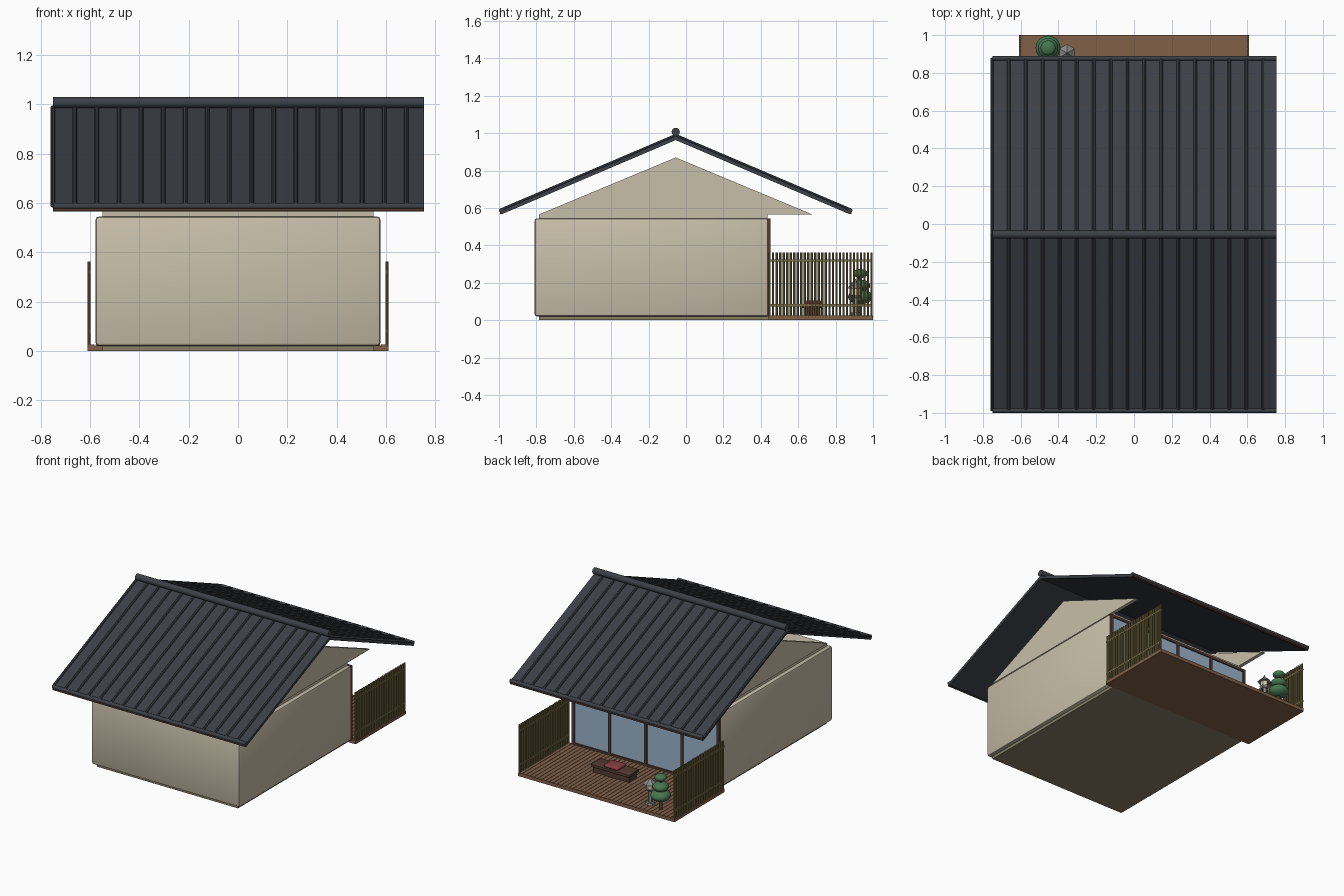
import bpy, bmesh, math
from mathutils import Vector

if "Cube" in bpy.data.objects:
    bpy.data.objects.remove(bpy.data.objects["Cube"])


def mat(name, r, g, b):
    m = bpy.data.materials.new(name)
    m.diffuse_color = (r, g, b, 1)
    m.use_nodes = True
    m.node_tree.nodes["Principled BSDF"].inputs["Base Color"].default_value = m.diffuse_color
    return m


PLASTER = mat("plaster", .58, .52, .40)
STONE_BASE = mat("foundation", .25, .21, .13)
ROOF = mat("slate", .045, .052, .062)
TRIM = mat("dark_wood", .09, .045, .03)
DECK = mat("deck_wood", .22, .115, .065)
BAMBOO = mat("bamboo", .20, .16, .06)
GLASS = mat("glass", .33, .45, .60)
RED = mat("cushion_red", .25, .05, .06)
GREEN = mat("pine_green", .06, .18, .08)
STONE = mat("stone", .25, .25, .24)
PAPER = mat("lantern_paper", .7, .62, .45)


def finish(bm, name, m, smooth=False):
    bmesh.ops.recalc_face_normals(bm, faces=bm.faces)
    for f in bm.faces:
        f.smooth = smooth
    me = bpy.data.meshes.new(name)
    bm.to_mesh(me)
    bm.free()
    me.materials.append(m)
    ob = bpy.data.objects.new(name, me)
    bpy.context.collection.objects.link(ob)
    if smooth:
        bpy.ops.object.select_all(action='DESELECT')
        ob.select_set(True)
        bpy.context.view_layer.objects.active = ob
        bpy.ops.object.shade_smooth_by_angle(angle=math.radians(40))
    return ob


def add_box(bm, lo, hi):
    vs = bmesh.ops.create_cube(bm, size=1)['verts']
    for v in vs:
        v.co = Vector([l + (c + .5) * (h - l) for c, l, h in zip(v.co, lo, hi)])


def box(name, lo, hi, m, bevel=0, seg=2):
    bm = bmesh.new()
    add_box(bm, lo, hi)
    if bevel:
        bmesh.ops.bevel(bm, geom=bm.edges[:], offset=bevel, segments=seg,
                        profile=.5, affect='EDGES')
    return finish(bm, name, m, bool(bevel))


def add_tube(bm, a, b, r1, r2=None, seg=12):
    a, b = Vector(a), Vector(b)
    vs = bmesh.ops.create_cone(bm, cap_ends=True, segments=seg, radius1=r1,
                               radius2=r1 if r2 is None else r2, depth=(b - a).length)['verts']
    q = (b - a).to_track_quat('Z', 'Y')
    for v in vs:
        v.co = q @ v.co + (a + b) / 2


def tube(name, a, b, r1, m, r2=None, seg=12):
    bm = bmesh.new()
    add_tube(bm, a, b, r1, r2, seg)
    return finish(bm, name, m, seg > 8)


def extrude_yz(name, pts, x0, x1, m):
    bm = bmesh.new()
    f = bm.faces.new([bm.verts.new((x0, y, z)) for y, z in pts])
    new = bmesh.ops.extrude_face_region(bm, geom=[f])['geom']
    bmesh.ops.translate(bm, vec=(x1 - x0, 0, 0),
                        verts=[v for v in new if isinstance(v, bmesh.types.BMVert)])
    return finish(bm, name, m)


# House body
box("foundation", (-.55, -.785, 0), (.55, .44, .025), STONE_BASE)
box("wall_core", (-.55, -.785, .02), (.55, .435, .565), PLASTER)
box("outer_walls", (-.578, -.81, .02), (.578, .44, .545), PLASTER, .014)
RY = -.055
for side, s in (("left", -1), ("right", 1)):
    extrude_yz("gable_" + side, [(RY - .732, .565), (RY + .732, .565), (RY, .87)],
               s * .53, s * .555, PLASTER)

# Roof slopes with standing ribs, eave bars and gutter strips
EY, RZ, EZ = .932, .985, .588
for side, s in (("front", -1), ("back", 1)):
    ye = RY + s * EY
    extrude_yz("roof_slope_" + side, [(RY, RZ), (ye, EZ), (ye, EZ - .022), (RY, RZ - .022)],
               -.75, .755, ROOF)
    bm = bmesh.new()
    for i in range(17):
        x = -.752 + i * .0897
        add_tube(bm, (x, RY, RZ + .002), (x, ye, EZ + .002), .009, seg=8)
    finish(bm, "roof_ribs_" + side, ROOF, True)
    tube("eave_bar_" + side, (-.75, ye, EZ - .001), (.755, ye, EZ - .001), .013, ROOF)
    box("eave_board_" + side, (-.75, ye - .008, EZ - .021), (.755, ye + .008, EZ - .005), TRIM)
tube("ridge_cap", (-.75, RY, 1.007), (.755, RY, 1.007), .022, ROOF, seg=16)

# Sliding glass doors
box("door_glass", (-.565, .436, .025), (.565, .444, .54), GLASS)
bm = bmesh.new()
for i in range(5):
    x = -.565 + i * .2825
    add_box(bm, (x - .01, .432, .02), (x + .01, .452, .54))
for z in (.02, .525):
    add_box(bm, (-.575, .432, z), (.575, .452, z + .018))
finish(bm, "door_frame", TRIM)

# Deck with boards
box("deck_base", (-.61, .44, 0), (.61, 1, .02), DECK)
bm = bmesh.new()
n = 40
for i in range(n):
    x = -.61 + i * 1.22 / n
    add_box(bm, (x + .001, .44, .018), (x + 1.22 / n - .002, 1, .025))
finish(bm, "deck_boards", DECK)

# Bamboo fences
for side, s in (("left", -1), ("right", 1)):
    bm = bmesh.new()
    for i in range(30):
        y = .447 + i * .0188
        add_tube(bm, (s * .604, y, .02), (s * .604, y, .362), .006, seg=8)
    finish(bm, "fence_pickets_" + side, BAMBOO, True)
    bm = bmesh.new()
    for z in (.08, .32):
        add_box(bm, (s * .604 - .005, .442, z - .006), (s * .604 + .005, .998, z + .006))
    finish(bm, "fence_rails_" + side, BAMBOO)

# Low table with cushion
box("low_table_top", (-.07, .62, .065), (.23, .735, .085), TRIM, .004)
box("low_table_base", (-.06, .635, .024), (.22, .72, .066), TRIM)
box("cushion", (.025, .63, .084), (.135, .725, .105), RED, .009, 3)

# Clipped pine
tube("pine_trunk", (-.455, .93, .02), (-.455, .93, .24), .012, TRIM, .007)
for i, (z, r) in enumerate(((.125, .066), (.185, .053), (.25, .04))):
    bm = bmesh.new()
    for v in bmesh.ops.create_uvsphere(bm, u_segments=20, v_segments=12, radius=r)['verts']:
        v.co = Vector((v.co.x - .455, v.co.y + .932, v.co.z * .6 + z))
    finish(bm, f"pine_puff_{i + 1}", GREEN, True)

# Stone lantern
lx, ly = -.355, .905
for name, z0, z1, r1, r2, m in (
        ("lantern_foot", .02, .04, .034, .03, STONE),
        ("lantern_post", .04, .12, .016, .014, STONE),
        ("lantern_tray", .12, .135, .022, .034, STONE),
        ("lantern_light", .135, .172, .025, .025, PAPER),
        ("lantern_roof", .17, .205, .047, .008, STONE),
        ("lantern_finial", .203, .22, .009, .003, STONE)):
    tube(name, (lx, ly, z0), (lx, ly, z1), r1, m, r2, 6)
